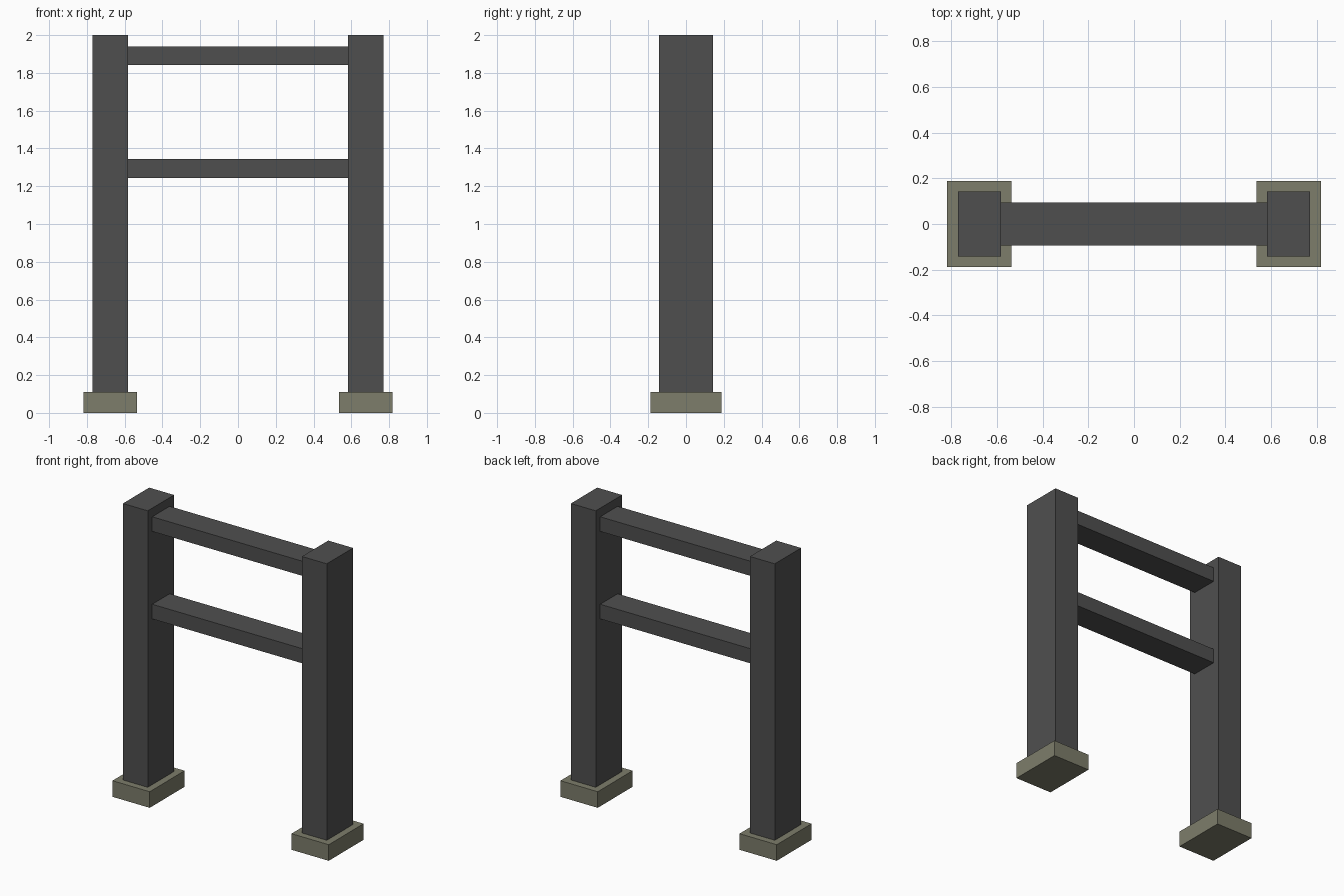
import bpy
import bmesh
from mathutils import Vector

cube = bpy.data.objects.get("Cube")
if cube:
    bpy.data.objects.remove(cube, do_unlink=True)


def make_material(name, rgb):
    mat = bpy.data.materials.new(name)
    mat.use_nodes = True
    color = (*rgb, 1.0)
    mat.diffuse_color = color
    mat.node_tree.nodes["Principled BSDF"].inputs["Base Color"].default_value = color
    return mat


def make_box(name, low, high, mat):
    low, high = Vector(low), Vector(high)
    bm = bmesh.new()
    bmesh.ops.create_cube(bm, size=1)
    bmesh.ops.scale(bm, vec=high - low, verts=bm.verts)
    bmesh.ops.translate(bm, vec=(low + high) / 2, verts=bm.verts)
    mesh = bpy.data.meshes.new(name)
    bm.to_mesh(mesh)
    bm.free()
    mesh.materials.append(mat)
    obj = bpy.data.objects.new(name, mesh)
    bpy.context.collection.objects.link(obj)
    return obj


dark_gray = make_material("dark gray", (0.078, 0.078, 0.078))
olive_stone = make_material("olive stone", (0.205, 0.205, 0.145))

post_x, post_half_x, post_half_y = 0.677, 0.094, 0.142
foot_half_x, foot_half_y, foot_top = 0.141, 0.188, 0.11

# Posts standing on foot blocks
for side, sign in (("left", 1), ("right", -1)):
    x = sign * post_x
    make_box(side + "_foot", (x - foot_half_x, -foot_half_y, 0),
             (x + foot_half_x, foot_half_y, foot_top), olive_stone)
    make_box(side + "_post", (x - post_half_x, -post_half_y, foot_top),
             (x + post_half_x, post_half_y, 2), dark_gray)

# Crossbars between the inner post faces
bar_end, bar_half_y, bar_half_z = post_x - post_half_x, 0.094, 0.05
for name, z in (("lower_crossbar", 1.293), ("upper_crossbar", 1.891)):
    make_box(name, (-bar_end, -bar_half_y, z - bar_half_z),
             (bar_end, bar_half_y, z + bar_half_z), dark_gray)
